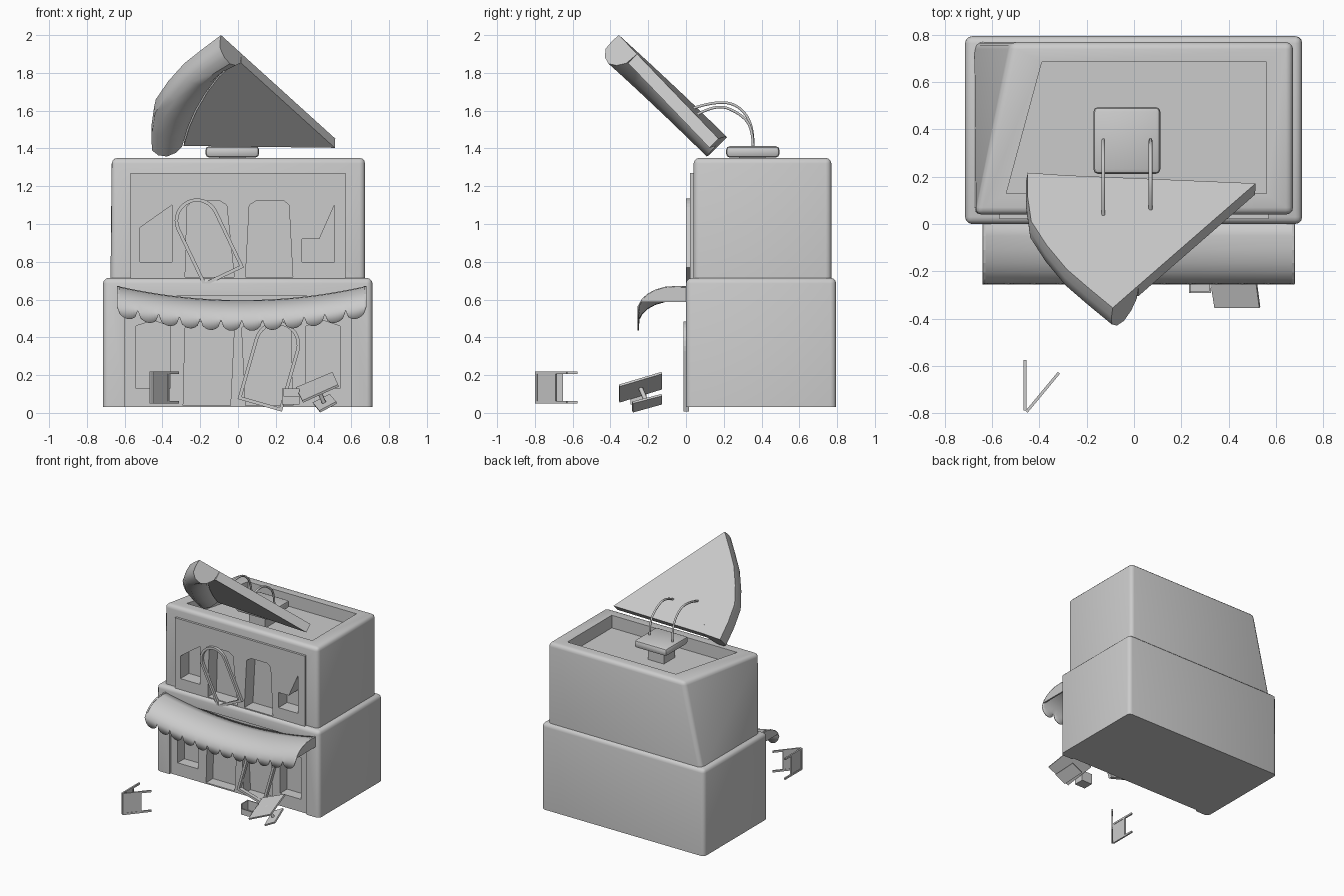
import bpy, bmesh
from math import sin, cos, pi, sqrt, radians
from mathutils import Vector as V

if "Cube" in bpy.data.objects:
    bpy.data.objects.remove(bpy.data.objects["Cube"])


def finish(bm, name, smooth=None):
    bmesh.ops.recalc_face_normals(bm, faces=bm.faces[:])
    me = bpy.data.meshes.new(name)
    bm.to_mesh(me)
    bm.free()
    ob = bpy.data.objects.new(name, me)
    bpy.context.collection.objects.link(ob)
    if smooth:
        bpy.ops.object.select_all(action='DESELECT')
        ob.select_set(True)
        bpy.context.view_layer.objects.active = ob
        bpy.ops.object.shade_smooth_by_angle(angle=radians(smooth))
    return ob


def add_loft(bm, rings):
    """Closed rings joined in order, with end caps."""
    vs = [[bm.verts.new(p) for p in r] for r in rings]
    n = len(vs[0])
    for a, b in zip(vs, vs[1:]):
        for i in range(n):
            bm.faces.new((a[i], a[(i + 1) % n], b[(i + 1) % n], b[i]))
    bm.faces.new(vs[0])
    bm.faces.new(vs[-1])


def prism_y(bm, pts, y0, y1):
    add_loft(bm, [[(x, y, z) for x, z in pts] for y in (y0, y1)])


def prism_z(bm, pts, z0, z1):
    add_loft(bm, [[(x, y, z) for x, y in pts] for z in (z0, z1)])


def rect(x0, x1, y0, y1):
    return [(x0, y0), (x1, y0), (x1, y1), (x0, y1)]


def block(name, x0, x1, y0, y1, z0, z1, bevel=0.0, all_edges=False, pull=0.0, seg=3):
    bm = bmesh.new()
    prism_z(bm, rect(x0, x1, y0, y1), z0, z1)
    for v in bm.verts:  # pulled-in back left top corner
        if v.co.z > z1 - .001 and v.co.x < x0 + .001 and v.co.y > y1 - .001:
            v.co.x += pull
    if bevel:
        es = [e for e in bm.edges if all_edges or max(v.co.z for v in e.verts) > z1 - .001]
        bmesh.ops.bevel(bm, geom=es, offset=bevel, segments=seg, profile=.5, affect='EDGES')
    return finish(bm, name, 40 if bevel else None)


def cut(targets, bm, name):
    cutter = finish(bm, name)
    cutter.hide_render = True
    for ob in targets:
        m = ob.modifiers.new("cut", 'BOOLEAN')
        m.object = cutter
        m.operation = 'DIFFERENCE'
        m.solver = 'EXACT'
        bpy.context.view_layer.objects.active = ob
        bpy.ops.object.modifier_apply(modifier=m.name)
    bpy.data.objects.remove(cutter)


# building storeys and upper facade panel
lower = block("lower_storey", -.715, .712, 0, .795, .03, .715, .03)
upper = block("upper_storey", -.675, .673, .04, .77, .70, 1.35, .03, pull=.155)
panel = block("upper_facade_panel", -.57, .57, .022, .06, .705, 1.27)

# roof well
bm = bmesh.new()
prism_z(bm, [(-.54, .13), (.56, .13), (.56, .685), (-.39, .685)], 1.25, 1.5)
cut([upper], bm, "roof_cutter")

# upper windows
bm = bmesh.new()
for pts in ([(-.52, .8), (-.35, .8), (-.35, 1.1), (-.52, .98)],
            [(-.28, .72), (-.02, .72), (-.06, 1.1), (-.1, 1.125), (-.24, 1.125), (-.27, 1.09)],
            [(.04, .72), (.29, .72), (.27, 1.1), (.24, 1.125), (.1, 1.125), (.06, 1.1)],
            [(.34, .8), (.51, .8), (.51, 1.1), (.43, .92), (.34, .92)]):
    prism_y(bm, pts, -.1, .13)
cut([upper, panel], bm, "upper_window_cutter")

# lower shopfront recess, windows and doorways
bm = bmesh.new()
prism_y(bm, rect(-.6, .6, -.1, .62), -.2, .015)
cut([lower], bm, "shopfront_cutter")
bm = bmesh.new()
for s in (-1, 1):
    prism_y(bm, [(s * x, z) for x, z in
                 [(.54, .13), (.36, .13), (.36, .46), (.45, .49), (.54, .46)]], -.1, .1)
    prism_y(bm, [(s * x, z) for x, z in
                 [(.29, .04), (.04, .04), (.02, .45), (.06, .48), (.24, .48), (.28, .45)]], -.1, .1)
cut([lower], bm, "lower_window_cutter")


# tilted arched frames
def arch_frame(name, bx, bz, ang, r, h, y0, y1, w=.018):
    def outline(r, drop):
        loc = [(r, -drop)] + [(r * cos(pi * i / 14), h + r * sin(pi * i / 14))
                              for i in range(15)] + [(-r, -drop)]
        c, s = cos(ang), sin(ang)
        return [(bx + x * c - z * s, bz + x * s + z * c) for x, z in loc]
    out, inn = outline(r, 0), outline(r - w, -w)
    bm = bmesh.new()
    rings = [[bm.verts.new(p) for p in ((a[0], y0, a[1]), (b[0], y0, b[1]),
                                        (b[0], y1, b[1]), (a[0], y1, a[1]))]
             for a, b in zip(out, inn)]
    for a, b in zip(rings, rings[1:] + rings[:1]):
        for i in range(4):
            bm.faces.new((a[i], a[(i + 1) % 4], b[(i + 1) % 4], b[i]))
    finish(bm, name)


arch_frame("upper_arched_frame", -.075, .72, radians(25.5), .118, .33, 0, .022)
arch_frame("lower_arched_frame", .115, .04, radians(-16), .122, .335, -.014, .016)

# sagging awning with scalloped hem
PROFILE = [(.02, .67), (-.05, .672), (-.11, .668), (-.165, .652), (-.205, .63),
           (-.235, .602), (-.252, .57)]
AX0, AX1, SCALLOPS, SUB = -.64, .68, 12, 8
bm = bmesh.new()
rows = []
N = SCALLOPS * SUB
for i in range(N + 1):
    t = i / N
    sag = -.075 * (1 - (2 * t - 1) ** 2)
    u = (i % SUB) / SUB * 2 - 1
    pts = PROFILE + [(-.256, .565 - .055 * sqrt(max(0, 1 - u * u)))]
    rows.append([bm.verts.new((AX0 + (AX1 - AX0) * t, y, z + sag)) for y, z in pts])
for a, b in zip(rows, rows[1:]):
    for j in range(len(a) - 1):
        bm.faces.new((a[j], b[j], b[j + 1], a[j + 1]))
awning = finish(bm, "awning", 35)
m = awning.modifiers.new("thickness", 'SOLIDIFY')
m.thickness = .006
for name, x in (("awning_left_end", AX0), ("awning_right_end", AX1 - .012)):
    bm = bmesh.new()
    sec = PROFILE[:-1] + [(-.24, .588), (.02, .588)]
    add_loft(bm, [[(xx, y, z) for y, z in sec] for xx in (x, x + .012)])
    finish(bm, name)

# roof sign stand
block("sign_stand", -.10, .04, .28, .42, 1.24, 1.36)
block("sign_stand_slab", -.172, .112, .212, .495, 1.352, 1.412, .02, True, seg=2)


def tube(name, pts, r):
    cu = bpy.data.curves.new(name, 'CURVE')
    cu.dimensions = '3D'
    cu.bevel_depth = r
    cu.bevel_resolution = 1
    cu.use_fill_caps = True
    sp = cu.splines.new('NURBS')
    sp.points.add(len(pts) - 1)
    for p, q in zip(sp.points, pts):
        p.co = (*q, 1)
    sp.use_endpoint_u = True
    sp.order_u = 3
    ob = bpy.data.objects.new(name, cu)
    bpy.context.collection.objects.link(ob)


# curved supports
tube("left_support", [(-.13, .355, 1.40), (-.13, .36, 1.52), (-.13, .27, 1.64), (-.13, .13, 1.645), (-.13, .03, 1.61)], .008)
tube("right_support", [(.07, .355, 1.40), (.07, .355, 1.51), (.07, .28, 1.59), (.07, .16, 1.635), (.07, .06, 1.58)], .008)

# tilted slice sign: back plane addressed by (x, z), h is depth towards the front
A, B, C = V((-.45, .215, 1.462)), V((-.09, -.355, 2.0)), V((.515, .172, 1.452))
nrm = (B - A).cross(C - A).normalized()
if nrm.y > 0:
    nrm = -nrm


def on_slice(x, z, h):
    y = A.y - (nrm.x * (x - A.x) + nrm.z * (z - A.z)) / nrm.y
    return V((x, y, z)) + nrm * h


OUTER = [(-.45, 1.46), (-.45, 1.56), (-.435, 1.66), (-.37, 1.755), (-.285, 1.85), (-.19, 1.925), (-.09, 2.0)]
INNER = [(-.285, 1.462), (-.255, 1.56), (-.215, 1.65), (-.16, 1.745), (-.095, 1.83), (-.04, 1.88), (.02, 1.90)]
SECTION = [(0, 0), (-.03, .05), (0, .10), (.2, .135), (.48, .145), (.75, .12), (.95, .075), (1, 0)]
bm = bmesh.new()
add_loft(bm, [[on_slice(o[0] + (i[0] - o[0]) * f, o[1] + (i[1] - o[1]) * f, h) for f, h in SECTION]
              for o, i in zip(OUTER, INNER)])
finish(bm, "slice_crust", 40)
bm = bmesh.new()
flat = INNER + [(C.x, C.z)]
add_loft(bm, [[on_slice(x, z, h) for x, z in flat] for h in (0, .068)])
finish(bm, "slice_body")


# folding board lying on its side: two hinged leaves
def leaf(name, a, b):
    a, b = V(a), V(b)
    d = (b - a).normalized()
    n = V((-d.y, d.x)) * .006
    L = (b - a).length
    bm = bmesh.new()
    for s0, s1, z0, z1, k in ((0, L, .05, .064, 1), (0, L, .206, .22, 1), (0, .014, .06, .21, 1),
                              (.125, .139, .06, .21, 1), (.01, .13, .06, .21, .5)):
        p, q = a + d * s0, a + d * s1
        prism_z(bm, [tuple(v) for v in (p + n * k, q + n * k, q - n * k, p - n * k)], z0, z1)
    finish(bm, name)


leaf("folding_board_straight", (-.462, -.79), (-.462, -.575))
leaf("folding_board_open", (-.455, -.795), (-.318, -.63))


# leaning table: top, leg, foot
def plate(name, corners, t):
    c = [V(p) for p in corners]
    n = (c[1] - c[0]).cross(c[3] - c[0]).normalized() * t
    bm = bmesh.new()
    add_loft(bm, [c, [p - n for p in c]])
    finish(bm, name)


plate("table_top", [(.34, -.355, .065), (.53, -.355, .15), (.50, -.13, .217), (.305, -.13, .135)], .012)
plate("table_foot", [(.43, -.285, .012), (.52, -.285, .06), (.485, -.13, .1), (.395, -.13, .055)], .012)
tube("table_leg", [(.42, -.245, .14), (.435, -.225, .1), (.455, -.21, .055)], .012)

# open crate
bm = bmesh.new()
for x0, x1, y0, y1, z1 in ((.232, .326, -.293, -.21, .055), (.232, .24, -.293, -.21, .13),
                           (.318, .326, -.293, -.21, .09), (.232, .326, -.293, -.285, .09),
                           (.232, .326, -.218, -.21, .13)):
    prism_z(bm, rect(x0, x1, y0, y1), .045, z1)
finish(bm, "open_crate")
